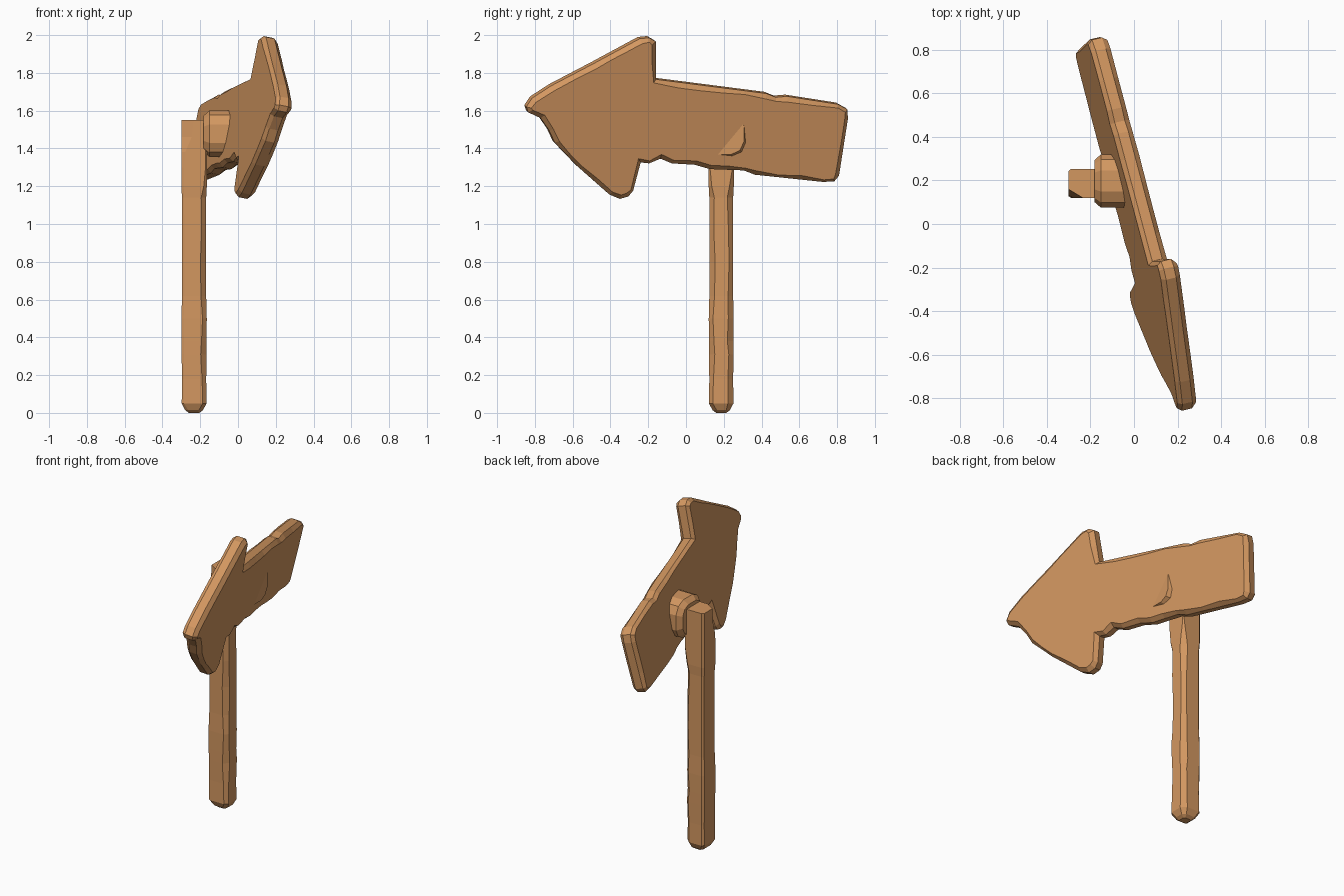
import bpy, bmesh, math, random
from mathutils import Vector

if "Cube" in bpy.data.objects:
    bpy.data.objects.remove(bpy.data.objects["Cube"])

random.seed(4)
wood = bpy.data.materials.new("warm wood")
wood.diffuse_color = (0.65, 0.31, 0.118, 1)
wood.use_nodes = True
wood.node_tree.nodes["Principled BSDF"].inputs["Base Color"].default_value = wood.diffuse_color


def loft(name, rings):
    """Skin a stack of equal-length rings and cap both ends."""
    bm = bmesh.new()
    vs = [[bm.verts.new(p) for p in r] for r in rings]
    n = len(vs[0])
    for a, b in zip(vs, vs[1:]):
        for i in range(n):
            j = (i + 1) % n
            bm.faces.new((a[i], a[j], b[j], b[i]))
    bm.faces.new(vs[0][::-1])
    bm.faces.new(vs[-1])
    bmesh.ops.recalc_face_normals(bm, faces=bm.faces)
    me = bpy.data.meshes.new(name)
    bm.to_mesh(me)
    bm.free()
    me.materials.append(wood)
    ob = bpy.data.objects.new(name, me)
    bpy.context.collection.objects.link(ob)
    return ob


def inset(pts, amounts):
    """Move each point of a clockwise outline inwards along its mitre."""
    out = []
    for i, p in enumerate(pts):
        d1 = (p - pts[i - 1]).normalized()
        d2 = (pts[(i + 1) % len(pts)] - p).normalized()
        n = Vector((d1.y + d2.y, -d1.x - d2.x)).normalized()
        k = max(0.6, n.dot(Vector((d1.y, -d1.x))))
        out.append(p + n * amounts[i] / k)
    return out


# Arrow board: outline in y, z (clockwise), split finer for chipped edges
outline = [(-.85, 1.625), (-.82, 1.67), (-.72, 1.735), (-.5, 1.85), (-.25, 1.985),
           (-.2, 1.99), (-.165, 1.97), (-.165, 1.77), (.42, 1.695), (.47, 1.675),
           (.53, 1.68), (.8, 1.638), (.85, 1.61), (.852, 1.56), (.805, 1.26),
           (.78, 1.23), (.72, 1.227), (.36, 1.265), (.3, 1.288), (.12, 1.295),
           (.04, 1.318), (-.08, 1.325), (-.14, 1.35), (-.2, 1.325), (-.245, 1.33),
           (-.285, 1.18), (-.31, 1.15), (-.355, 1.137), (-.41, 1.16), (-.58, 1.31),
           (-.7, 1.435), (-.73, 1.5), (-.775, 1.565), (-.84, 1.595)]
pts = []
for i, p in enumerate(outline):
    a, b = Vector(p), Vector(outline[(i + 1) % len(outline)])
    steps = max(1, round((b - a).length / 0.11))
    pts += [a.lerp(b, k / steps) for k in range(steps)]
normal = Vector((1, 0.241, -0.2)).normalized()


def on_board(p, depth):
    return Vector((-0.285 - 0.241 * p.x + 0.2 * p.y, p.x, p.y)) + normal * depth


rings = []
for depth, amount in ((-.046, .018), (-.026, 0), (.022, 0), (.046, .022)):
    amounts = [amount * random.uniform(0.7, 1.2) for _ in pts]
    rings.append([on_board(p, depth) for p in inset(pts, amounts)])
loft("arrow_board", rings)

# Post: square with worn corners, rounded foot, chipped back corner at the top
X0, X1, Y0, Y1 = -0.3, -0.165, 0.12, 0.253


def post_ring(z, shrink, front, chip):
    c = [random.uniform(0.75, 1.2) * front for _ in range(2)]
    xa, xb, ya, yb = X0 + shrink, X1 - shrink, Y0 + shrink, Y1 - shrink
    return [Vector(q + (z,)) for q in (
        (xa + chip, ya), (xb - c[0], ya), (xb, ya + c[0]), (xb, yb - c[1]),
        (xb - c[1], yb), (xa + .012, yb), (xa, yb - .012), (xa, ya + chip * .6))]


rings = [post_ring(0, .04, .01, .012), post_ring(.015, .02, .02, .015),
         post_ring(.05, .002, .026, .012)]
for z in (.18, .31, .38, .5, .62, .8, .97, 1.14):
    rings.append(post_ring(z, random.uniform(0, .004), .028, .012))
rings += [post_ring(1.2, 0, .02, .012), post_ring(1.3, 0, .008, .012),
          post_ring(1.38, 0, .006, .02), post_ring(1.46, 0, .006, .055),
          post_ring(1.55, 0, .006, .065)]
loft("post", rings)

# Peg joining post and board: rounded square block whose end pokes through
rings = []
for x, r in ((-.182, .098), (-.152, .125), (-.035, .125), (-.004, .112)):
    ring = []
    for i in range(12):
        a = math.tau * (i + .5) / 12
        c, s = math.cos(a), math.sin(a)
        ring.append(Vector((x, .197 + r * math.copysign(abs(c) ** .7, c),
                            1.478 + r * math.copysign(abs(s) ** .7, s))))
    rings.append(ring)
loft("peg", rings)
